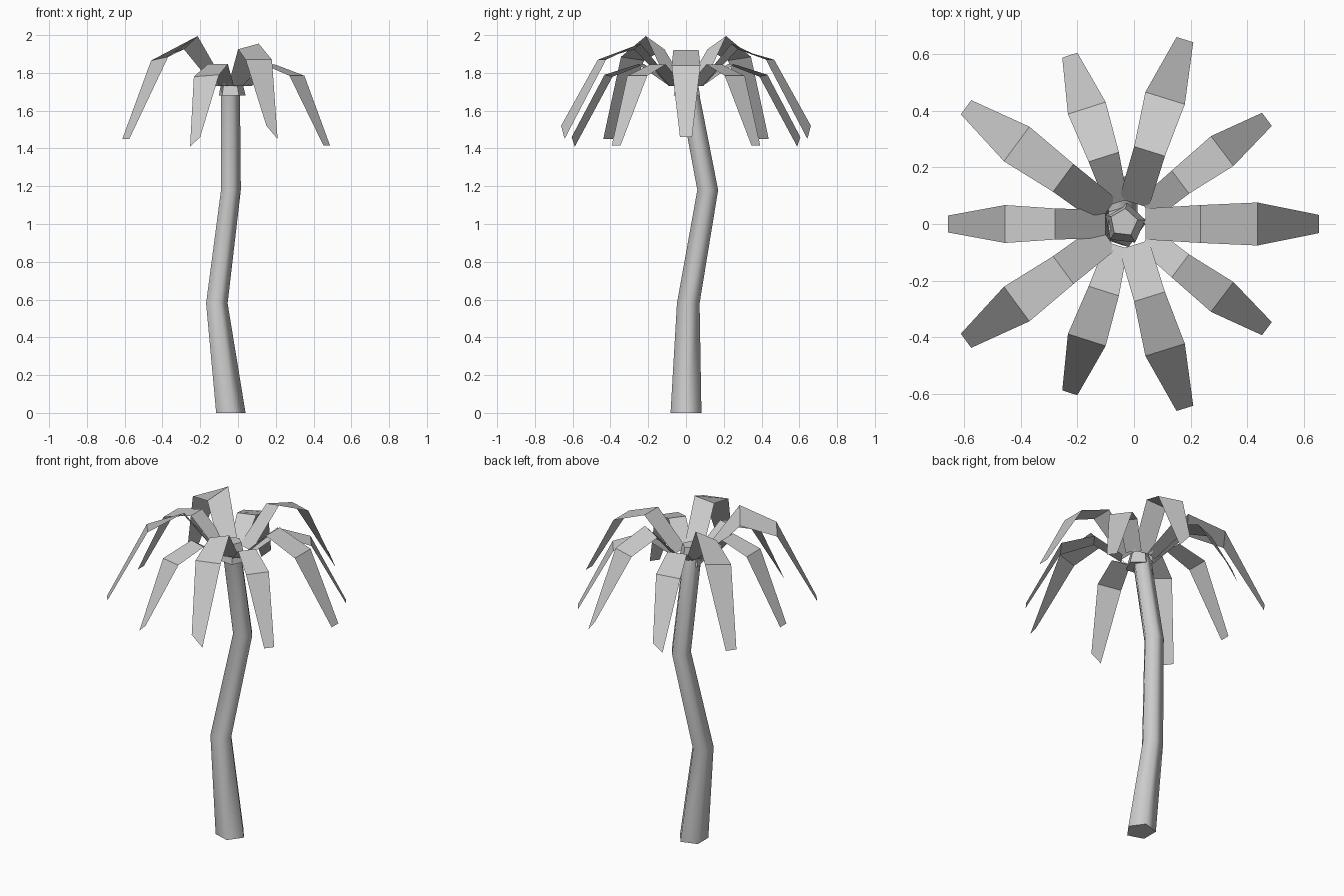
import bpy
import math
from mathutils import Vector

if "Cube" in bpy.data.objects:
    bpy.data.objects.remove(bpy.data.objects["Cube"])


def make_mesh(name, verts, faces):
    mesh = bpy.data.meshes.new(name)
    mesh.from_pydata(verts, [], faces)
    mesh.update()
    obj = bpy.data.objects.new(name, mesh)
    bpy.context.collection.objects.link(obj)
    return obj


def tube(name, rings, sides=5, turn=0.0):
    """Capped loft through horizontal rings (x, y, z, radius)."""
    verts, faces = [], []
    for x, y, z, r in rings:
        for i in range(sides):
            a = turn + 2 * math.pi * i / sides
            verts.append((x + r * math.cos(a), y + r * math.sin(a), z))
    for k in range(len(rings) - 1):
        for i in range(sides):
            j = (i + 1) % sides
            b, t = k * sides, (k + 1) * sides
            faces.append((b + i, b + j, t + j, t + i))
    faces.append(tuple(reversed(range(sides))))
    faces.append(tuple(range(len(verts) - sides, len(verts))))
    return make_mesh(name, verts, faces)


def frond(name, stations, side=1):
    """Folded strip; stations are (x, y, z, half width, roll), side mirrors y."""
    d = Vector(stations[-1][:2]) - Vector(stations[0][:2])
    d.normalize()
    verts = []
    for x, y, z, w, roll in stations:
        for s in (-1, 1):
            verts.append((x + s * w * d.y, side * (y - s * w * d.x), z + s * roll))
    faces = []
    for k in range(len(stations) - 1):
        f = (2 * k, 2 * k + 1, 2 * k + 3, 2 * k + 2)
        faces.append(f if side > 0 else f[::-1])
    return make_mesh(name, verts, faces)


# Trunk: bent five-sided tapering tube, smooth on the sides
trunk = tube("trunk", [(-0.046, 0.0, 0.0, 0.086), (-0.118, 0.012, 0.58, 0.063),
                       (-0.043, 0.115, 1.18, 0.058), (-0.045, 0.01, 1.73, 0.055)])
for p in trunk.data.polygons:
    p.use_smooth = len(p.vertices) == 4

# Bud at the top of the trunk
tube("crown_bud", [(-0.033, 0.0, 1.68, 0.075), (-0.036, 0.005, 1.79, 0.05)], turn=0.2)

# Fronds lying on the x axis
frond("frond_right", [(0.04, 0, 1.73, 0.055, 0), (0.235, 0, 1.92, 0.067, 0),
                      (0.437, 0, 1.84, 0.076, 0), (0.655, 0, 1.46, 0.032, 0)])
frond("frond_left", [(-0.10, 0, 1.73, 0.05, 0), (-0.28, 0, 1.90, 0.055, 0),
                     (-0.456, 0, 1.85, 0.067, 0), (-0.657, 0, 1.46, 0.03, 0)])

# Fronds mirrored from back to front
pairs = {
    "frond_inner_right": [(0.0, 0.074, 1.73, 0.055, 0), (0.055, 0.257, 1.94, 0.057, 0.015),
                          (0.11, 0.445, 1.87, 0.073, 0), (0.18, 0.652, 1.485, 0.031, -0.035)],
    "frond_inner_left": [(-0.06, 0.075, 1.73, 0.04, 0), (-0.107, 0.237, 1.846, 0.056, 0),
                         (-0.167, 0.41, 1.785, 0.07, 0.005), (-0.227, 0.597, 1.435, 0.028, 0.025)],
    "frond_outer_right": [(0.045, 0.05, 1.73, 0.045, 0), (0.164, 0.148, 1.845, 0.051, 0),
                          (0.312, 0.258, 1.785, 0.066, 0), (0.47, 0.37, 1.415, 0.029, 0)],
    "frond_outer_left": [(-0.095, 0.045, 1.73, 0.055, 0), (-0.25, 0.163, 1.96, 0.061, 0.035),
                         (-0.415, 0.283, 1.875, 0.076, 0.01), (-0.594, 0.413, 1.45, 0.031, 0)],
}
for name, stations in pairs.items():
    frond(name + "_back", stations, 1)
    frond(name + "_front", stations, -1)
